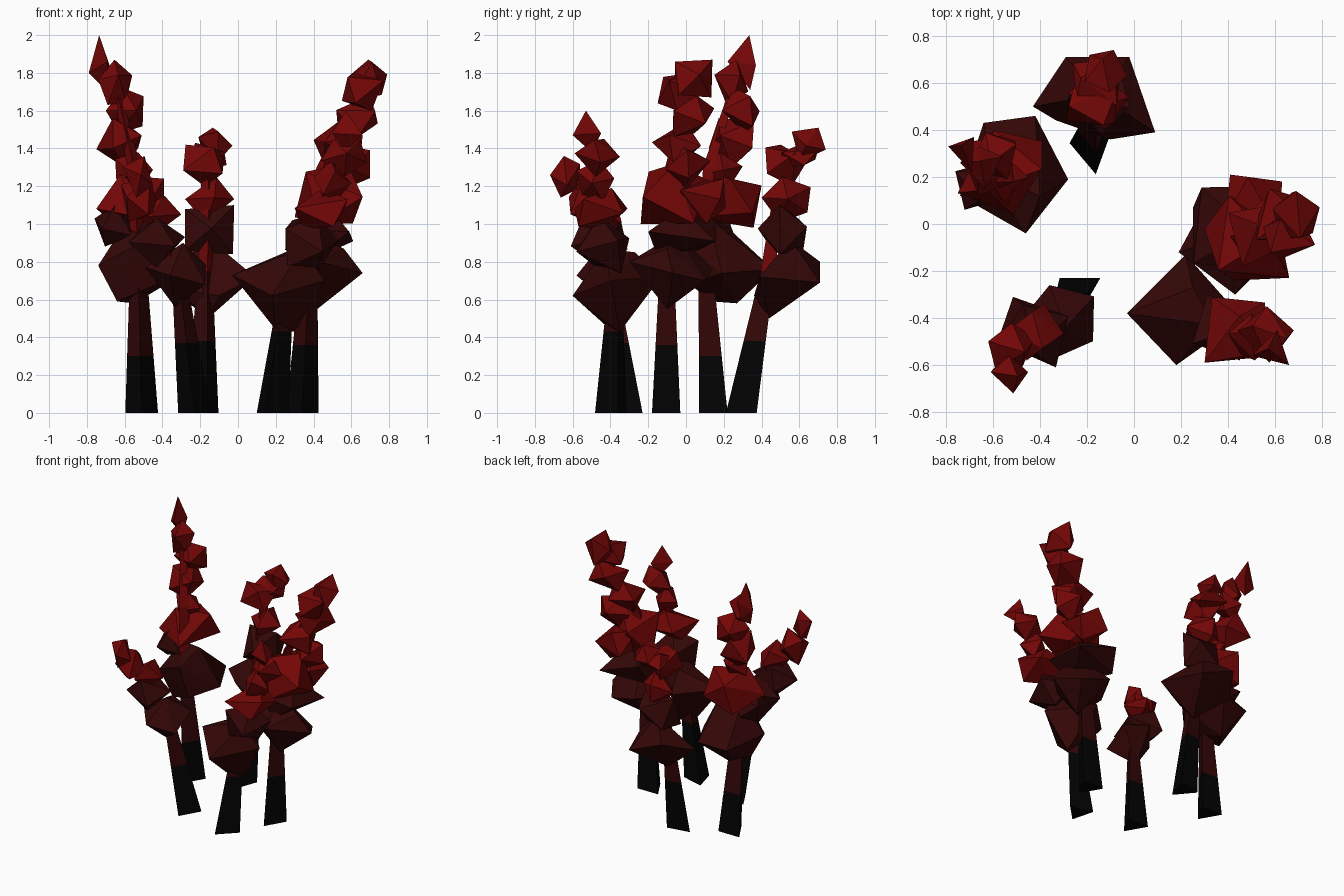
import bpy
import bmesh
import math
import random
from mathutils import Euler, Vector

random.seed(11)

if "Cube" in bpy.data.objects:
    bpy.data.objects.remove(bpy.data.objects["Cube"], do_unlink=True)


def make_material(name, red, green, blue):
    mat = bpy.data.materials.new(name)
    mat.use_nodes = True
    colour = (red, green, blue, 1)
    mat.diffuse_color = colour
    mat.node_tree.nodes["Principled BSDF"].inputs["Base Color"].default_value = colour
    return mat


BLACK = make_material("charred black", .001, .001, .001)
MAROON = make_material("dark maroon", .035, .002, .002)
RED = make_material("deep red", .175, .002, .002)


def finish(bm, name, materials):
    """Turn a bmesh into a flat shaded object."""
    bmesh.ops.recalc_face_normals(bm, faces=bm.faces)
    mesh = bpy.data.meshes.new(name)
    bm.to_mesh(mesh)
    bm.free()
    for mat in materials:
        mesh.materials.append(mat)
    obj = bpy.data.objects.new(name, mesh)
    bpy.context.collection.objects.link(obj)


def trunk(name, base, top, split, turn, branch):
    """Leaning three-sided trunk: black foot, maroon stem, red branch on top."""
    bm = bmesh.new()
    start = Vector((*base, 0))
    end = Vector(top)
    t = split / end.z
    path = [(start, .1), (start.lerp(end, t), .1 - .055 * t), (end, .045)]
    for i, point in enumerate(branch):
        path.append((Vector(point), .04 - .015 * i))
    rings = []
    for centre, radius in path:
        ring = []
        for i in range(3):
            angle = math.radians(turn) + i * math.tau / 3
            offset = Vector((math.cos(angle), math.sin(angle), 0)) * radius
            ring.append(bm.verts.new(centre + offset))
        rings.append(ring)
    for level, (low, high) in enumerate(zip(rings, rings[1:])):
        for i in range(3):
            j = (i + 1) % 3
            face = bm.faces.new((low[i], low[j], high[j], high[i]))
            face.material_index = min(level, 2)
    bm.faces.new(rings[0])
    bm.faces.new(rings[-1]).material_index = 2
    finish(bm, name, (BLACK, MAROON, RED))


def add_hull(bm, points):
    """Faceted rock-like lump around the given corner points."""
    verts = [bm.verts.new(p) for p in points]
    bmesh.ops.convex_hull(bm, input=verts)
    for v in verts:
        if v.is_valid and not v.link_faces:
            bm.verts.remove(v)


def add_clump(bm, x, y, z, radius, half_height=None):
    """Jittered, turned five-sided double pyramid fitted to a width and height."""
    points = [Vector((0, 0, 1)), Vector((0, 0, -1))]
    for i in range(5):
        angle = i * math.tau / 5
        points.append(Vector((math.cos(angle), math.sin(angle), random.uniform(-.3, .3))))
    spin = Euler([random.uniform(0, math.tau) for _ in range(3)]).to_matrix()
    points = [spin @ p * random.uniform(.9, 1.1) for p in points]
    size = Vector((radius, radius, half_height or radius))
    centre = Vector((x, y, z))
    for k in range(3):
        low = min(p[k] for p in points)
        high = max(p[k] for p in points)
        for p in points:
            p[k] = centre[k] + ((p[k] - low) / (high - low) * 2 - 1) * size[k]
    add_hull(bm, points)


def foliage(name, material, clumps, corners=None):
    """One layer of foliage: random clumps and one lump with set corners."""
    bm = bmesh.new()
    for clump in clumps:
        add_clump(bm, *clump)
    if corners:
        add_hull(bm, corners)
    finish(bm, name, (material,))


# Tall tree at the back right
trunk("tall_tree_trunk", (-.51, .17), (-.53, .11, .85), .3, -90,
      [(-.55, .13, 1.3), (-.64, .25, 1.7)])
foliage("tall_tree_lower_foliage", MAROON, [
    (-.66, .16, .99, .1, .11),
], [(-.74, .12, .78), (-.64, .43, .74), (-.42, .46, .76), (-.28, .19, .74),
    (-.43, .02, .68), (-.46, -.04, .93), (-.64, .14, .59), (-.4, .12, 1.03),
    (-.55, .27, .58), (-.6, .2, 1)])
foliage("tall_tree_upper_foliage", RED, [
    (-.57, .22, 1.12, .18, .14),
    (-.55, .2, 1.28, .1),
    (-.63, .24, 1.43, .12, .13),
    (-.6, .29, 1.6, .1, .12),
    (-.65, .24, 1.75, .09, .12),
], [(-.735, .335, 2), (-.79, .33, 1.8), (-.68, .37, 1.84), (-.69, .22, 1.86),
    (-.7, .34, 1.71)])

# Short tree at the back
trunk("back_tree_trunk", (-.18, .31), (-.17, .44, .75), .38, -80,
      [(-.16, .5, 1.15), (-.17, .58, 1.4)])
foliage("back_tree_lower_foliage", MAROON, [
    (-.15, .51, .97, .13, .13),
], [(-.43, .5, .72), (-.29, .71, .8), (-.02, .71, .69), (.09, .39, .72),
    (-.1, .36, .62), (-.33, .44, .66), (-.15, .55, .92), (-.16, .44, .5)])
foliage("back_tree_upper_foliage", RED, [
    (-.15, .53, 1.13, .13, .12),
    (-.18, .53, 1.31, .11, .11),
    (-.12, .65, 1.42, .09, .09),
    (-.16, .6, 1.36, .1, .07),
])

# Leaning tree at the left
trunk("left_tree_trunk", (.34, -.08), (.38, -.09, .85), .36, -90,
      [(.45, -.07, 1.3), (.62, .0, 1.65)])
foliage("left_tree_lower_foliage", MAROON, [
    (.43, -.02, .95, .18, .13),
], [(.19, -.12, .76), (.33, .14, .76), (.43, -.3, .8), (.66, -.07, .74),
    (.42, -.1, .55), (.55, .1, .7), (.4, -.05, .95), (.56, -.1, .87)])
foliage("left_tree_upper_foliage", RED, [
    (.48, -.06, 1.16, .18, .16),
    (.51, .09, 1.12, .12),
    (.58, .01, 1.3, .12),
    (.53, -.05, 1.43, .13, .11),
    (.63, .04, 1.57, .11),
    (.66, -.04, 1.7, .11, .1),
    (.69, .04, 1.77, .1),
])

# Wide tree at the front left
trunk("front_left_tree_trunk", (.17, -.385), (.25, -.37, .65), .43, 15,
      [(.42, -.45, 1.05), (.55, -.48, 1.4)])
foliage("front_left_tree_lower_foliage", MAROON, [
    (.39, -.44, .89, .14, .15),
], [(-.03, -.38, .73), (.18, -.6, .62), (.22, -.13, .72), (.46, -.4, .7),
    (.2, -.4, .44), (.3, -.35, .43), (.34, -.43, .87), (.25, -.27, .85)])
foliage("front_left_tree_upper_foliage", RED, [
    (.44, -.45, 1.08, .14, .11),
    (.5, -.48, 1.23, .1, .11),
    (.56, -.47, 1.35, .12, .1),
], [(.57, -.53, 1.6), (.5, -.56, 1.48), (.66, -.6, 1.47), (.61, -.45, 1.48),
    (.57, -.5, 1.38)])

# Small tree at the front right
trunk("front_right_tree_trunk", (-.23, -.28), (-.31, -.39, .7), .37, -90,
      [(-.42, -.47, 1), (-.51, -.56, 1.2)])
foliage("front_right_tree_lower_foliage", MAROON, [
    (-.33, -.42, .73, .16, .17),
    (-.43, -.46, .9, .15, .13),
])
foliage("front_right_tree_upper_foliage", RED, [
    (-.42, -.46, 1.05, .12, .1),
    (-.52, -.52, 1.13, .1, .12),
    (-.53, -.64, 1.25, .08, .11),
])
